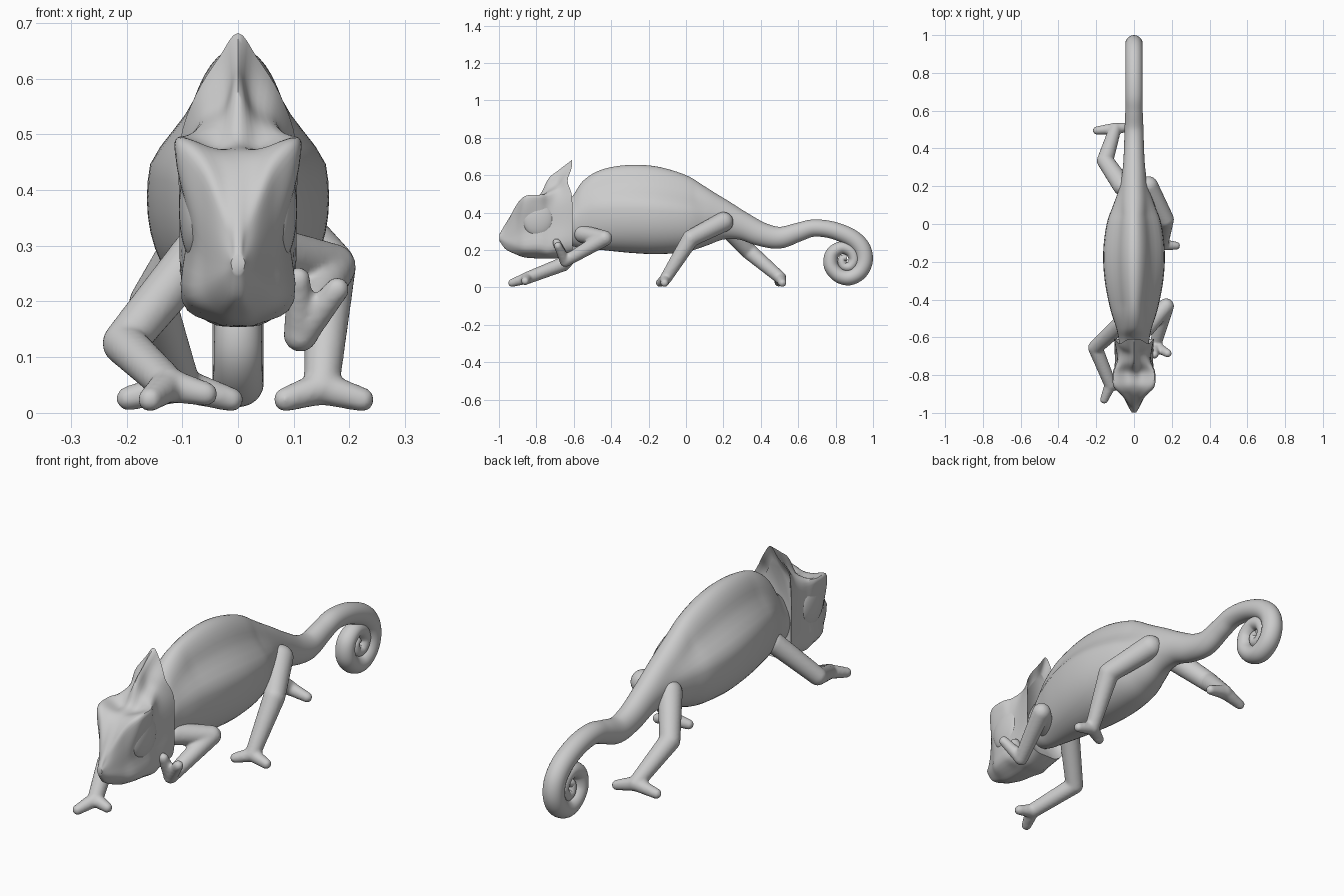
import bpy, bmesh, math
from mathutils import Vector

if "Cube" in bpy.data.objects:
    bpy.data.objects.remove(bpy.data.objects["Cube"])


def spline(pts, steps, closed=False):
    """Catmull-Rom curve through tuples of any length."""
    v = [Vector(p) for p in pts]
    n = len(v)
    out = []
    for i in range(n if closed else n - 1):
        g = (lambda k: v[k % n]) if closed else (lambda k: v[max(0, min(n - 1, k))])
        a, b, c, d = g(i - 1), g(i), g(i + 1), g(i + 2)
        for s in range(steps):
            t = s / steps
            out.append(0.5 * (2 * b + (c - a) * t + (2 * a - 5 * b + 4 * c - d) * t * t
                              + (3 * b - a - 3 * c + d) * t ** 3))
    if not closed:
        out.append(v[-1])
    return out


def smooth(a, b, x):
    t = max(0, min(1, (x - a) / (b - a)))
    return t * t * (3 - 2 * t)


def finish(bm, name, angle=60):
    bmesh.ops.recalc_face_normals(bm, faces=bm.faces)
    me = bpy.data.meshes.new(name)
    bm.to_mesh(me)
    bm.free()
    ob = bpy.data.objects.new(name, me)
    bpy.context.collection.objects.link(ob)
    bpy.ops.object.select_all(action='DESELECT')
    ob.select_set(True)
    bpy.context.view_layer.objects.active = ob
    bpy.ops.object.shade_smooth_by_angle(angle=math.radians(angle))
    return ob


def loft(rings, name, angle=60):
    bm = bmesh.new()
    rows = [[bm.verts.new(p) for p in r] for r in rings]
    n = len(rows[0])
    for a, b in zip(rows, rows[1:]):
        for i in range(n):
            j = (i + 1) % n
            bm.faces.new((a[i], a[j], b[j], b[i]))
    bm.faces.new(rows[0])
    bm.faces.new(rows[-1][::-1])
    return finish(bm, name, angle)


# body: y, top, bottom, half width
body = [(-.66, .44, .24, .075), (-.605, .49, .22, .082), (-.55, .57, .21, .094),
        (-.45, .63, .2, .125), (-.3, .655, .185, .154), (-.15, .645, .178, .162),
        (0, .6, .19, .144), (.1, .54, .22, .11), (.2, .475, .255, .075)]
# tail: y, centre z, radius
tail = [(.3, .33, .076), (.4, .285, .064), (.5, .266, .058), (.6, .295, .05),
        (.68, .317, .046), (.78, .307, .046), (.88, .267, .047), (.938, .212, .047),
        (.953, .145, .046), (.928, .085, .044), (.872, .053, .042), (.815, .067, .04),
        (.776, .115, .039), (.781, .178, .037), (.83, .212, .034), (.88, .195, .032),
        (.9, .15, .03), (.878, .112, .028), (.843, .115, .025), (.835, .15, .022),
        (.86, .16, .016)]
path = [(y, (a + b) / 2, (a - b) / 2, w) for y, a, b, w in body]
path += [(y, z, r, min(.046, r + .004) if y > .65 else .5 * r + .021) for y, z, r in tail]
P = spline(path, 6)
rings = []
for i, (y, z, r, w) in enumerate(P):
    d = P[min(i + 1, len(P) - 1)] - P[max(i - 1, 0)]
    t = Vector((d[0], d[1])).normalized()
    f = max(0, min(1, (y - .15) / .25))
    t = Vector((1, 0)).lerp(t, f).normalized()
    fat = min(1, max(0, (w - .06) / .07))  # the trunk narrows towards the spine
    ring = []
    for s in range(48):
        a = 2 * math.pi * s / 48
        c = math.cos(a)
        x = w * math.sin(a) * (1 - fat * (.38 * smooth(.05, .65, c) + .12 * min(0, c)))
        v = r * c
        ring.append((x, y - t.y * v, z + t.x * v))
    rings.append(ring)
loft(rings, "body_and_tail")

# head: y station, then half outline from throat to crest ridge as x, z
head = [
    (-.998, 0, .25, .006, .252, .01, .258, .012, .265, .012, .272, .009, .278, .005, .282, 0, .283),
    (-.965, 0, .205, .014, .21, .03, .24, .03, .27, .026, .30, .018, .322, .01, .335, 0, .34),
    (-.91, 0, .177, .027, .183, .057, .22, .058, .28, .062, .37, .058, .432, .025, .425, 0, .425),
    (-.86, 0, .16, .034, .168, .085, .21, .08, .31, .106, .435, .1, .488, .04, .472, 0, .468),
    (-.785, 0, .155, .038, .162, .1, .21, .09, .33, .106, .44, .107, .495, .04, .475, 0, .492),
    (-.735, 0, .155, .045, .162, .1, .2, .09, .33, .09, .43, .085, .5, .03, .525, 0, .582),
    (-.68, 0, .157, .055, .165, .1, .22, .094, .33, .09, .45, .068, .525, .025, .565, 0, .627),
    (-.608, 0, .18, .06, .185, .1, .23, .105, .35, .104, .485, .076, .57, .034, .638, 0, .682)]
rings = []
for st in spline(head, 6):
    half = [(st[i], st[i + 1]) for i in range(1, 17, 2)]
    full = half + [(-x, z) for x, z in half[-2:0:-1]]
    ring = []
    for x, z in spline(full, 4, True):
        # the crest's rear edge dips forward between neck and tip
        dip = .025 * smooth(-.7, -.608, st[0]) * math.exp(-((z - .57) / .05) ** 2)
        ring.append((x, st[0] - dip, z))
    rings.append(ring)
# hollow behind the crest
for scale, depth in ((.9, .012), (.75, .03)):
    rings.append([(x * scale, y - depth, .4 + (z - .4) * scale) for x, y, z in ring])
loft(rings, "head", 50)

# eye mounds
for sx, side in ((1, "left"), (-1, "right")):
    bm = bmesh.new()
    bmesh.ops.create_uvsphere(bm, u_segments=32, v_segments=16, radius=1)
    for v in bm.verts:
        v.co = Vector((sx * .074 + v.co.x * .032, -.79 + v.co.y * .085, .365 + v.co.z * .095))
    finish(bm, side + "_eye")


def capsule(bm, a, b, ra, rb):
    a, b = Vector(a), Vector(b)
    q = (b - a).to_track_quat('Z', 'Y')
    for c, r in ((a, ra), (b, rb)):
        res = bmesh.ops.create_uvsphere(bm, u_segments=20, v_segments=12, radius=r)
        bmesh.ops.translate(bm, verts=res["verts"], vec=c)
    res = bmesh.ops.create_cone(bm, cap_ends=True, segments=20, radius1=ra, radius2=rb,
                                depth=(b - a).length)
    for v in res["verts"]:
        v.co = q @ v.co + (a + b) / 2


def limb(name, root, joint, end, toes, radii):
    bm = bmesh.new()
    capsule(bm, root, joint, radii[0], radii[1])
    capsule(bm, joint, end, radii[1], radii[2])
    for t in toes:
        capsule(bm, end, t, radii[2] * .95, .022)
    ob = finish(bm, name)
    # fuse the segments into one soft skin
    m = ob.modifiers.new("fuse", 'REMESH')
    m.mode = 'VOXEL'
    m.voxel_size = .007
    m.use_smooth_shade = True
    s = ob.modifiers.new("soften", 'SMOOTH')
    s.factor = .5
    s.iterations = 5


# four legs in a walking pose
limb("raised_front_leg", (.065, -.55, .285), (.17, -.435, .262), (.112, -.645, .14),
     [(.108, -.692, .24), (.178, -.685, .222)], (.048, .042, .031))
limb("planted_front_leg", (-.07, -.53, .29), (-.205, -.655, .125), (-.125, -.85, .05),
     [(-.158, -.93, .024), (-.058, -.86, .034)], (.046, .039, .033))
limb("forward_hind_leg", (.075, .2, .35), (.166, .025, .262), (.15, -.11, .045),
     [(.223, -.115, .024), (.085, -.14, .024)], (.054, .046, .032))
limb("trailing_hind_leg", (-.06, .2, .34), (-.153, .335, .195), (-.1, .505, .05),
     [(-.197, .495, .026), (-.012, .515, .024)], (.052, .044, .033))
